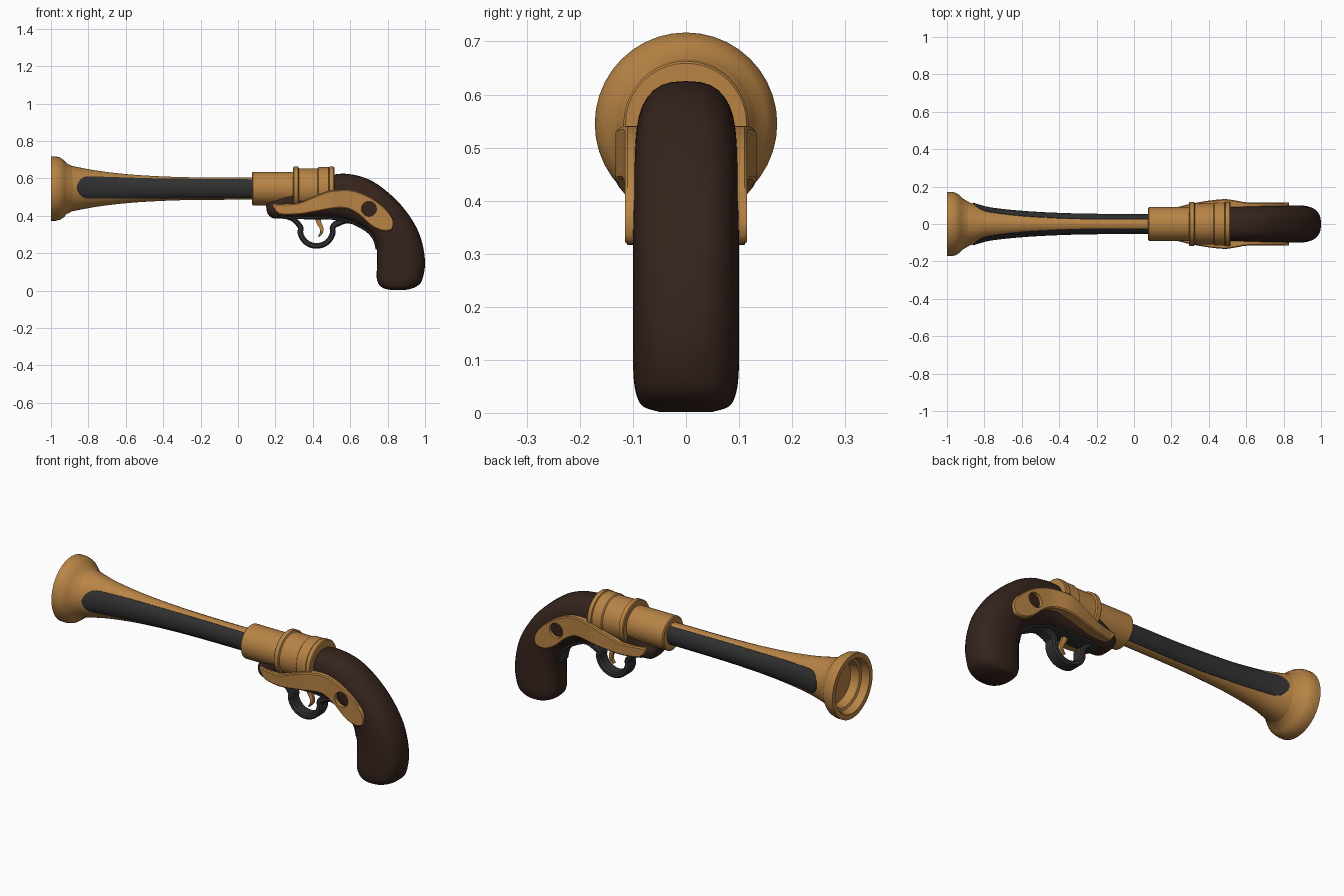
import bpy, bmesh, math
from mathutils import Vector

if "Cube" in bpy.data.objects:
    bpy.data.objects.remove(bpy.data.objects["Cube"])

AXIS = 0.545  # height of the barrel axis


def material(name, rgb):
    m = bpy.data.materials.new(name)
    m.diffuse_color = (*rgb, 1)
    m.use_nodes = True
    m.node_tree.nodes["Principled BSDF"].inputs["Base Color"].default_value = m.diffuse_color
    return m


BRASS = material("brass", (0.48, 0.23, 0.06))
WOOD = material("dark_wood", (0.036, 0.017, 0.012))
STEEL = material("dark_steel", (0.03, 0.03, 0.03))


def smooth(ob, angle=35):
    bpy.ops.object.select_all(action='DESELECT')
    ob.select_set(True)
    bpy.context.view_layer.objects.active = ob
    bpy.ops.object.shade_smooth_by_angle(angle=math.radians(angle))


def loft(name, rings, mat, angle=35):
    """Skin a list of closed rings of points and cap both ends."""
    bm = bmesh.new()
    loops = [[bm.verts.new(p) for p in r] for r in rings]
    n = len(loops[0])
    for a, b in zip(loops, loops[1:]):
        for i in range(n):
            j = (i + 1) % n
            bm.faces.new((a[i], a[j], b[j], b[i]))
    bm.faces.new(loops[0])
    bm.faces.new(loops[-1])
    bmesh.ops.recalc_face_normals(bm, faces=bm.faces)
    me = bpy.data.meshes.new(name)
    bm.to_mesh(me)
    bm.free()
    ob = bpy.data.objects.new(name, me)
    me.materials.append(mat)
    bpy.context.collection.objects.link(ob)
    smooth(ob, angle)
    return ob


def spline(rows, steps):
    """Catmull-Rom through rows of numbers."""
    rows = [Vector(r) for r in rows]
    out = []
    for i in range(len(rows) - 1):
        p0, p1 = rows[max(i - 1, 0)], rows[i]
        p2, p3 = rows[i + 1], rows[min(i + 2, len(rows) - 1)]
        for k in range(steps):
            t = k / steps
            out.append(0.5 * (2 * p1 + (p2 - p0) * t + (2 * p0 - 5 * p1 + 4 * p2 - p3) * t * t
                              + (3 * p1 - p0 - 3 * p2 + p3) * t ** 3))
    return out + [rows[-1]]


def lerp(table, x):
    for (x0, y0), (x1, y1) in zip(table, table[1:]):
        if x <= x1:
            return y0 + (y1 - y0) * max(0, (x - x0) / (x1 - x0))
    return table[-1][1]


def lathe(name, profile, mat, squash=lambda x: 1, n=40):
    rings = [[(x, r * squash(x) * math.sin(a), AXIS + r * math.cos(a))
              for a in (2 * math.pi * i / n for i in range(n))] for x, r in profile]
    return loft(name, rings, mat)


def strip(name, path, half_width, mat, steps=4):
    """Flat band along rows of (x, z, thickness)."""
    pts = spline(path, steps)
    rings = []
    for i, p in enumerate(pts):
        d = pts[min(i + 1, len(pts) - 1)] - pts[max(i - 1, 0)]
        n = Vector((-d.y, d.x)).normalized() * p.z / 2
        w, c = half_width, half_width * 0.75
        rings.append([(p.x + s * n.x, y, p.y + s * n.y) for s, y in
                      ((1, -c), (0.5, -w), (-0.5, -w), (-1, -c),
                       (-1, c), (-0.5, w), (0.5, w), (1, c))])
    return loft(name, rings, mat)


# Barrel: slender, flaring, slightly flattened at the sides
BARREL = [tuple(p) for p in spline([(-0.91, 0.126), (-0.82, 0.108), (-0.738, 0.094), (-0.63, 0.081),
                                    (-0.524, 0.072), (-0.37, 0.064), (-0.2, 0.06), (0.1, 0.059)], 4)]


def flatten(x):
    return lerp([(-0.91, 1), (-0.78, 0.85), (0.1, 0.82)], x)


lathe("barrel", BARREL, BRASS, flatten)

# Muzzle bell with hollow mouth
lathe("muzzle", [(-0.88, 0.115), (-0.9, 0.128), (-0.915, 0.135), (-0.93, 0.152), (-0.95, 0.166),
                 (-0.975, 0.172), (-1, 0.172), (-1, 0.145), (-0.985, 0.138), (-0.96, 0.135),
                 (-0.955, 0.122), (-0.9, 0.11), (-0.82, 0.085)], BRASS)

# Receiver cylinder and its raised bands
lathe("receiver", [(0.075, 0.084), (0.08, 0.09), (0.3, 0.09)], BRASS)
lathe("receiver_bands", [(0.295, 0.114), (0.299, 0.118), (0.321, 0.118), (0.325, 0.109), (0.425, 0.109),
                         (0.43, 0.115), (0.485, 0.115), (0.487, 0.11), (0.49, 0.118),
                         (0.51, 0.118), (0.515, 0.114)], BRASS)

# Dark inlays along both sides of the barrel
for side, label in ((-1, "front"), (1, "back")):
    xs = [-0.86 + 0.06 * (1 - math.cos(i * math.pi / 16)) for i in range(9)]
    xs += [-0.8 + 0.88 * i / 24 for i in range(1, 25)]
    rings = []
    for x in xs:
        h = lerp([(-0.8, 0.06), (-0.5, 0.055), (0.08, 0.05)], x)
        if x < -0.8:
            h *= math.sqrt(max(0.004, 1 - ((x + 0.8) / 0.06) ** 2))
        r, zc = lerp(BARREL, x), lerp([(-0.85, 0.007), (-0.4, 0)], x)
        outer, inner = [], []
        for k in range(11):
            u = -1 + k / 5
            z = min(max(zc + h * u, -0.97 * r), 0.97 * r)
            y = flatten(x) * math.sqrt(r * r - z * z)
            outer.append((x, side * (y + 0.005 * (1 - 0.6 * u ** 6)), AXIS + z))
            inner.append((x, side * y * 0.7, AXIS + z))
        rings.append(outer + inner[::-1])
    loft("barrel_inlay_" + label, rings, STEEL)

# Wooden stock and curved grip: outer x, z, inner x, z, half width
STOCK = [(0.15, 0.46, 0.152, 0.43, 0.04), (0.16, 0.475, 0.165, 0.402, 0.06),
         (0.2, 0.5, 0.2, 0.385, 0.072), (0.3, 0.56, 0.3, 0.388, 0.085),
         (0.5, 0.618, 0.5, 0.388, 0.092), (0.6, 0.622, 0.58, 0.376, 0.095),
         (0.7, 0.594, 0.65, 0.346, 0.098), (0.79, 0.535, 0.7, 0.312, 0.1),
         (0.88, 0.448, 0.73, 0.27, 0.1), (0.95, 0.345, 0.742, 0.22, 0.1),
         (0.986, 0.25, 0.744, 0.165, 0.1), (1.0, 0.15, 0.742, 0.11, 0.1),
         (0.99, 0.075, 0.742, 0.065, 0.099), (0.972, 0.035, 0.755, 0.03, 0.093),
         (0.935, 0.013, 0.785, 0.01, 0.08), (0.89, 0.002, 0.83, 0.002, 0.05)]


def power(v, e):
    return math.copysign(abs(v) ** e, v)


rings = []
for ox, oz, ix, iz, w in spline(STOCK, 4):
    rings.append([((ox + ix) / 2 + (ox - ix) / 2 * power(math.cos(a), 0.8),
                   w * power(math.sin(a), 0.75),
                   (oz + iz) / 2 + (oz - iz) / 2 * power(math.cos(a), 0.8))
                  for a in (2 * math.pi * i / 32 for i in range(32))])
loft("grip_stock", rings, WOOD, 50)

# Brass side plates, columns of x, bottom, top, outer y
PLATE = [(0.185, 0.45, 0.465, 0.082), (0.22, 0.408, 0.464, 0.088), (0.3, 0.405, 0.466, 0.108),
         (0.34, 0.408, 0.475, 0.115), (0.4, 0.418, 0.5, 0.125), (0.48, 0.433, 0.531, 0.133),
         (0.53, 0.44, 0.538, 0.128), (0.59, 0.435, 0.54, 0.117), (0.65, 0.402, 0.526, 0.115),
         (0.71, 0.348, 0.498, 0.115), (0.76, 0.322, 0.463, 0.115), (0.8, 0.317, 0.425, 0.115),
         (0.822, 0.327, 0.394, 0.115), (0.83, 0.35, 0.37, 0.115)]
for side, label in ((-1, "front"), (1, "back")):
    rings = []
    for x, lo, hi, y in spline(PLATE, 3):
        b = min(0.006, (hi - lo) * 0.3)
        rings.append([(x, side * yy, z) for yy, z in
                      ((0.05, lo), (y - 0.005, lo), (y, lo + b), (y, hi - b), (y - 0.005, hi), (0.05, hi))])
    plate = loft("side_plate_" + label, rings, BRASS)
    # Round window through the plate
    bpy.ops.mesh.primitive_cylinder_add(vertices=32, radius=0.04, depth=0.2,
                                        location=(0.7, side * 0.11, 0.437), rotation=(math.pi / 2, 0, 0))
    cutter = bpy.context.object
    cutter.hide_render = True
    mod = plate.modifiers.new("window", 'BOOLEAN')
    mod.operation = 'DIFFERENCE'
    mod.object = cutter
    bpy.context.view_layer.objects.active = plate
    bpy.ops.object.modifier_apply(modifier="window")
    bpy.data.objects.remove(cutter)
    smooth(plate)

# Trigger guard loop and the strap under the stock
ring = [(0.42 + 0.088 * math.cos(math.radians(a)), 0.325 + 0.086 * math.sin(math.radians(a)), 0.03)
        for a in range(170, 371, 20)]
strip("trigger_guard", [(0.26, 0.392, 0.02), (0.3, 0.378, 0.026)] + ring
      + [(0.535, 0.362, 0.036), (0.58, 0.372, 0.026), (0.63, 0.358, 0.015)], 0.035, STEEL)
strip("stock_strap", [(0.24, 0.39, 0.016), (0.4, 0.389, 0.016), (0.5, 0.387, 0.016), (0.58, 0.375, 0.016),
                      (0.65, 0.345, 0.016), (0.7, 0.312, 0.016), (0.73, 0.27, 0.014),
                      (0.742, 0.22, 0.012)], 0.045, STEEL)

# Curved trigger
strip("trigger", [(0.425, 0.395, 0.03), (0.432, 0.365, 0.026), (0.446, 0.335, 0.02),
                  (0.446, 0.31, 0.015), (0.43, 0.288, 0.008)], 0.012, BRASS)
